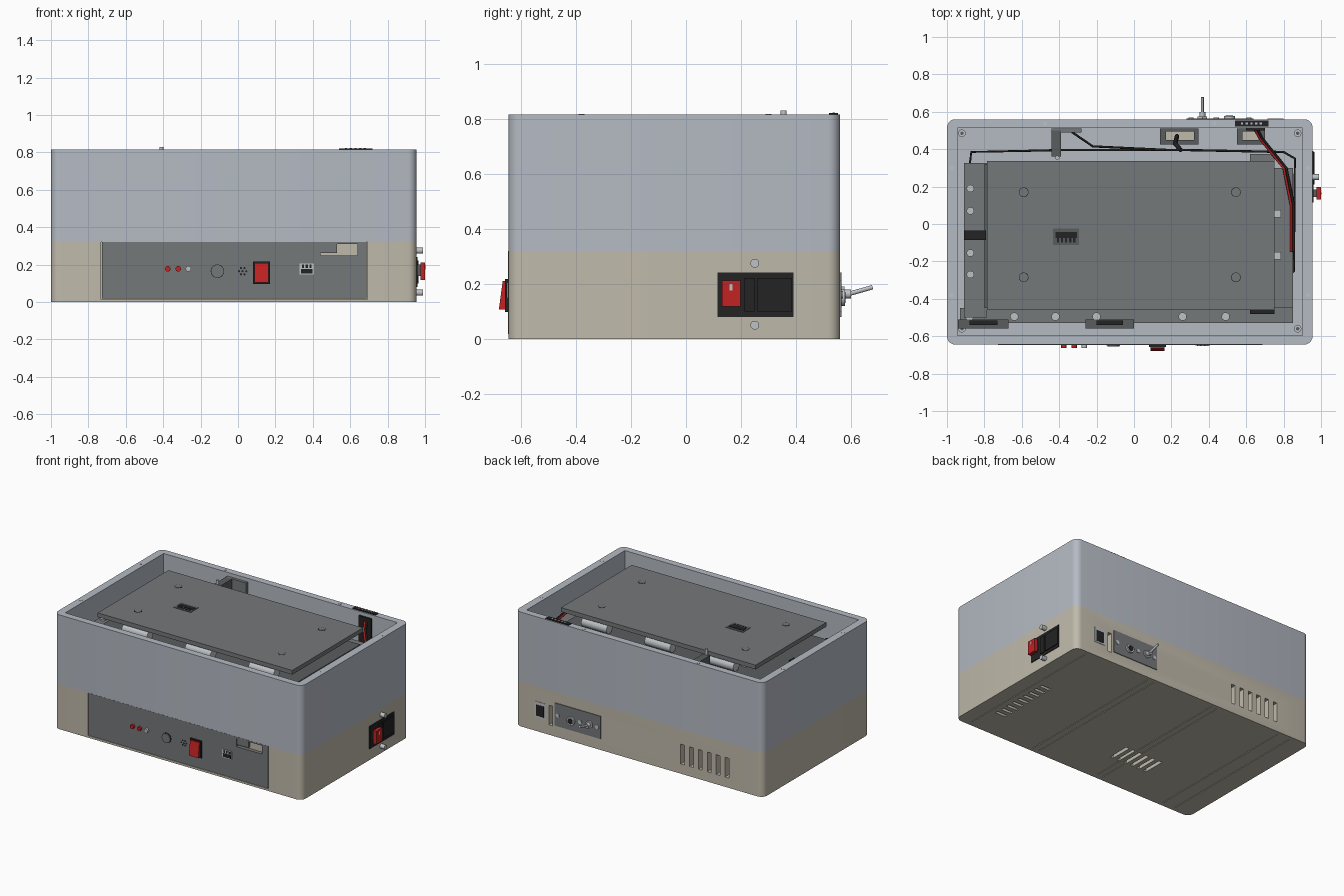
import bpy, bmesh, math
from mathutils import Vector

cube = bpy.data.objects.get("Cube")
if cube:
    bpy.data.objects.remove(cube, do_unlink=True)


def material(name, r, g, b):
    lin = [((c / 255 + 0.055) / 1.055) ** 2.4 for c in (r, g, b)] + [1]
    m = bpy.data.materials.new(name)
    m.use_nodes = True
    m.diffuse_color = lin
    m.node_tree.nodes["Principled BSDF"].inputs["Base Color"].default_value = lin
    return m


BLUE = material("blue grey plastic", 181, 187, 196)
BEIGE = material("beige plastic", 192, 186, 171)
DARK = material("dark grey panel", 117, 120, 122)
MID = material("mid grey", 90, 93, 95)
BLACK = material("black plastic", 35, 35, 36)
RED = material("red plastic", 196, 34, 36)
METAL = material("light metal", 190, 194, 198)


def finish(name, bm, mat):
    mesh = bpy.data.meshes.new(name)
    bm.to_mesh(mesh)
    bm.free()
    if mat:
        mesh.materials.append(mat)
    ob = bpy.data.objects.new(name, mesh)
    bpy.context.scene.collection.objects.link(ob)
    return ob


def add_box(bm, xs, ys, zs):
    made = bmesh.ops.create_cube(bm, size=1)["verts"]
    for v in made:
        v.co = Vector(s[0] if c < 0 else s[1] for c, s in zip(v.co, (xs, ys, zs)))
    return made


def box(name, xs, ys, zs, mat, radius=0):
    """Box from extents, with optional rounded vertical corners."""
    bm = bmesh.new()
    add_box(bm, xs, ys, zs)
    if radius:
        upright = [e for e in bm.edges
                   if abs(e.verts[0].co.z - e.verts[1].co.z) > 1e-5]
        bmesh.ops.bevel(bm, geom=upright, offset=radius, segments=5,
                        profile=0.5, affect='EDGES')
    return finish(name, bm, mat)


def rod(name, start, end, r, mat, sides=20):
    """Cylinder between two points."""
    a, b = Vector(start), Vector(end)
    bm = bmesh.new()
    bmesh.ops.create_cone(bm, cap_ends=True, segments=sides, radius1=r,
                          radius2=r, depth=(b - a).length)
    ob = finish(name, bm, mat)
    ob.rotation_euler = (b - a).to_track_quat('Z', 'Y').to_euler()
    ob.location = (a + b) / 2
    return ob


def cable(name, points, r, mat):
    cu = bpy.data.curves.new(name, 'CURVE')
    cu.dimensions = '3D'
    cu.bevel_depth = r
    cu.bevel_resolution = 2
    sp = cu.splines.new('POLY')
    sp.points.add(len(points) - 1)
    for p, co in zip(sp.points, points):
        p.co = (*co, 1)
    cu.materials.append(mat)
    ob = bpy.data.objects.new(name, cu)
    bpy.context.scene.collection.objects.link(ob)


def cut(ob, extents):
    """Subtract a set of boxes from an object."""
    bm = bmesh.new()
    for e in extents:
        add_box(bm, *e)
    cutter = finish("cutter", bm, None)
    mod = ob.modifiers.new("cut", 'BOOLEAN')
    mod.solver = 'EXACT'
    mod.object = cutter
    bpy.context.view_layer.objects.active = ob
    bpy.ops.object.modifier_apply(modifier=mod.name)
    bpy.data.objects.remove(cutter, do_unlink=True)
    for p in ob.data.polygons:
        p.material_index = 0


X, Y, SPLIT, TOP = (-1, 0.955), (-0.645, 0.56), 0.32, 0.815

# Lower shell with panel recess, vents and connector openings
lower = box("lower_shell", X, Y, (0, SPLIT), BEIGE, 0.045)
cut(lower, [((-0.95, 0.905), (-0.595, 0.51), (0.03, 0.5))])
cut(lower, [((-0.732, 0.692), (-0.7, -0.62), (0.015, 0.4))])
vents = [((x - 0.015, x + 0.015), (0.48, 0.6), (0.07, 0.21))
         for x in [-0.365 - 0.07 * i for i in range(6)]]
vents += [((0.66, 0.69), (0.48, 0.6), (0.07, 0.21))]
vents += [((x, x + 0.025), (-0.38, -0.22), (-0.1, 0.1))
          for x in [-0.42 + 0.055 * i for i in range(6)]]
vents += [((0.73, 0.81), (y, y + 0.022), (-0.1, 0.1))
          for y in [-0.42 + 0.055 * i for i in range(9)]]
cut(lower, vents)
# Seams on the underside
cut(lower, [((x, x + 0.005), (-0.61, 0.53), (-0.1, 0.004))
            for x in (0.85, 0.33, 0.28, -0.205, -0.25, -0.76, -0.86)])

# Upper shell with floor and cable openings
upper = box("upper_shell", X, Y, (SPLIT, TOP), BLUE, 0.045)
cut(upper, [((-0.945, 0.9), (-0.597, 0.512), (SPLIT + 0.04, 1))])
cut(upper, [((0.17, 0.32), (0.45, 0.495), (0.2, 0.5)),
            ((0.57, 0.68), (0.45, 0.495), (0.2, 0.5))])
for x0, x1 in ((0.14, 0.345), (0.55, 0.7)):
    frame = box("opening_frame", (x0, x1), (0.425, 0.51), (0.36, 0.372), MID)
    cut(frame, [((x0 + 0.03, x1 - 0.025), (0.45, 0.495), (0.3, 0.5))])
for x in (-0.92, 0.875):
    for y in (-0.56, 0.485):
        rod("floor_screw", (x, y, 0.36), (x, y, 0.375), 0.02, METAL)
        rod("floor_screw_socket", (x, y, 0.375), (x, y, 0.377), 0.01, MID, 6)
for x, y in [(s, t) for s in (-0.975, 0.93) for t in (0.3, -0.38)] + \
            [(-0.475, 0.537), (0.43, 0.537)]:
    rod("rim_screw", (x, y, TOP - 0.01), (x, y, TOP + 0.002), 0.011, METAL)

# Front panel and controls
panel = box("front_panel", (-0.728, 0.688), (-0.646, -0.62), (0.018, SPLIT), DARK)
cut(panel, [((0.44, 0.64), (-0.7, -0.6), (0.25, 0.31))])
box("notch_block", (0.44, 0.53), (-0.64, -0.615), (0.262, 0.31), DARK)
for x, m in ((-0.375, RED), (-0.32, RED), (-0.265, METAL)):
    rod("indicator_light", (x, -0.64, 0.178), (x, -0.662, 0.178), 0.015, m)
rod("knob_rim", (-0.11, -0.64, 0.165), (-0.11, -0.649, 0.165), 0.036, BLACK, 32)
rod("knob", (-0.11, -0.64, 0.165), (-0.11, -0.656, 0.165), 0.033, DARK, 32)
for i in range(7):
    a = i * math.pi / 3
    r = 0 if i == 6 else 0.019
    x, z = 0.025 + r * math.cos(a), 0.165 + r * math.sin(a)
    rod("buzzer_hole", (x, -0.64, z), (x, -0.647, z), 0.006, BLACK, 10)
box("front_switch_frame", (0.08, 0.17), (-0.657, -0.62), (0.098, 0.218), BLACK)
rocker = box("front_switch_rocker", (0.088, 0.162), (-0.666, -0.64), (0.106, 0.21), RED)
for v in rocker.data.vertices:
    if v.co.y < -0.65 and v.co.z < 0.15:
        v.co.y = -0.68
box("front_port", (0.33, 0.405), (-0.65, -0.62), (0.148, 0.205), METAL)
box("front_port_mouth", (0.337, 0.398), (-0.652, -0.64), (0.153, 0.178), BLACK)
for x in (0.342, 0.362, 0.382):
    box("front_port_slot", (x, x + 0.012), (-0.652, -0.64), (0.183, 0.2), BLACK)

# Power inlet on the side
box("inlet_body", (0.94, 0.96), (0.115, 0.39), (0.08, 0.242), BLACK)
box("inlet_socket", (0.95, 0.966), (0.26, 0.385), (0.1, 0.222), BLACK)
box("inlet_fuse_drawer", (0.95, 0.966), (0.212, 0.25), (0.1, 0.222), BLACK)
box("inlet_rocker_stem", (0.95, 0.978), (0.145, 0.185), (0.14, 0.2), MID)
box("inlet_rocker", (0.975, 1.0), (0.13, 0.198), (0.118, 0.212), RED)
box("inlet_rocker_mark", (0.99, 1.0015), (0.158, 0.169), (0.175, 0.2), METAL)
for z in (0.05, 0.275):
    rod("inlet_screw", (0.94, 0.25, z), (0.99, 0.25, z), 0.016, METAL)

# Rear connectors
box("network_jack", (0.715, 0.8), (0.5, 0.563), (0.1, 0.212), METAL)
box("network_jack_mouth", (0.727, 0.788), (0.55, 0.565), (0.112, 0.19), BLACK)
box("rear_plate", (0.28, 0.64), (0.54, 0.565), (0.08, 0.242), DARK)
rod("rear_jack", (0.51, 0.55, 0.15), (0.51, 0.578, 0.15), 0.03, METAL, 24)
rod("rear_jack_core", (0.51, 0.55, 0.15), (0.51, 0.58, 0.15), 0.02, BLACK)
for x, z in ((0.305, 0.16), (0.44, 0.16), (0.615, 0.16)):
    rod("rear_plate_screw", (x, 0.55, z), (x, 0.57, z), 0.014, METAL)
rod("toggle_nut", (0.365, 0.55, 0.163), (0.365, 0.575, 0.163), 0.028, METAL, 6)
rod("toggle_bushing", (0.365, 0.57, 0.163), (0.365, 0.6, 0.163), 0.016, METAL)
rod("toggle_lever", (0.365, 0.59, 0.163), (0.365, 0.678, 0.188), 0.008, METAL)

# Stage: top plate, header and support frames
box("stage_plate", (-0.785, 0.75), (-0.46, 0.337), (0.775, 0.805), DARK)
for x in (-0.59, 0.545):
    for y in (-0.285, 0.17):
        rod("stage_screw_rim", (x, y, 0.79), (x, y, 0.806), 0.026, BLACK, 24)
        rod("stage_screw", (x, y, 0.79), (x, y, 0.807), 0.023, DARK, 24)
        rod("stage_post", (x, y, 0.38), (x, y, 0.78), 0.03, METAL)
box("header_base", (-0.432, -0.295), (-0.112, -0.025), (0.8, 0.808), MID)
box("header", (-0.42, -0.305), (-0.075, -0.042), (0.8, 0.811), BLACK)
for i in range(5):
    x = -0.413 + i * 0.022
    box("header_pin", (x, x + 0.012), (-0.1, -0.075), (0.8, 0.81), BLACK)
box("middle_plate", (-0.8, 0.74), (-0.45, 0.32), (0.66, 0.69), MID)
box("left_carriage", (-0.91, -0.785), (-0.5, 0.325), (0.6, 0.66), DARK)
box("right_carriage", (0.74, 0.85), (-0.45, 0.3), (0.6, 0.66), DARK)
box("front_rail", (-0.93, 0.85), (-0.53, -0.45), (0.52, 0.58), DARK)
box("lower_frame", (-0.9, 0.84), (-0.52, 0.3), (0.36, 0.4), MID)
for x in (-0.88, -0.64, -0.42, -0.2, 0.26, 0.49):
    rod("rail_screw", (x, -0.495, 0.57), (x, -0.495, 0.595), 0.022, METAL)
for y in (0.19, 0.07, -0.155, -0.27):
    rod("carriage_screw", (-0.875, y, 0.65), (-0.875, y, 0.67), 0.02, METAL)
for y in (0.055, -0.17):
    box("carriage_nut", (0.75, 0.785), (y - 0.02, y + 0.02), (0.65, 0.675), METAL)
for x in (-0.5, 0.0, 0.5):
    for y in (-0.42, 0.29):
        rod("linear_bearing", (x - 0.1, y, 0.73), (x + 0.1, y, 0.73), 0.035, METAL)
for x0, x1 in ((-0.88, -0.73), (-0.2, -0.06)):
    box("limit_switch_bracket", (x0 - 0.06, x1 + 0.06), (-0.56, -0.51), (0.55, 0.6), MID)
    box("limit_switch", (x0, x1), (-0.54, -0.515), (0.58, 0.65), BLACK)
box("left_limit_switch", (-0.91, -0.79), (-0.085, -0.035), (0.66, 0.7), BLACK)
box("rear_tab", (0.62, 0.75), (0.335, 0.375), (0.62, 0.68), DARK)
box("front_tab", (0.62, 0.75), (-0.48, -0.45), (0.64, 0.7), BLACK)

# Rear sensor bracket, wall connector and cables
box("sensor_bracket", (-0.44, -0.39), (0.36, 0.5), (0.36, 0.79), MID)
box("sensor_arm", (-0.44, -0.28), (0.49, 0.51), (0.68, 0.79), DARK)
rod("sensor_pin", (-0.41, 0.355, 0.7), (-0.41, 0.355, 0.83), 0.011, METAL)
box("wall_connector", (0.54, 0.72), (0.52, 0.553), (0.78, 0.821), BLACK)
for i in range(5):
    x = 0.572 + i * 0.025
    box("wall_connector_pin", (x, x + 0.012), (0.532, 0.542), (0.82, 0.823), METAL)
box("wall_ribbon", (0.6, 0.7), (0.5, 0.513), (0.4, 0.79), BLACK)
for off, m in ((0, RED), (0.014, BLACK)):
    cable("connector_wire", [(0.64 + off, 0.52, 0.77), (0.67 + off, 0.46, 0.72),
          (0.8 + off, 0.3, 0.69), (0.84 + off, 0.1, 0.68), (0.84 + off, -0.15, 0.68)], 0.007, m)
cable("rear_cable", [(-0.88, 0.3, 0.62), (-0.87, 0.385, 0.62), (-0.4, 0.395, 0.62),
      (0.3, 0.395, 0.62), (0.8, 0.385, 0.62), (0.86, 0.35, 0.62), (0.855, -0.25, 0.62),
      (0.76, -0.34, 0.62)], 0.006, BLACK)
cable("sensor_cable", [(-0.33, 0.49, 0.7), (-0.22, 0.415, 0.65), (0.2, 0.395, 0.62)], 0.006, BLACK)
cable("opening_cable", [(0.23, 0.47, 0.34), (0.22, 0.43, 0.55), (0.25, 0.395, 0.62)], 0.012, BLACK)

# Smooth rounded surfaces while keeping hard edges
bpy.ops.object.select_all(action='DESELECT')
for ob in bpy.context.scene.objects:
    if ob.type == 'MESH':
        ob.select_set(True)
        bpy.context.view_layer.objects.active = ob
bpy.ops.object.shade_smooth_by_angle(angle=math.radians(30))
